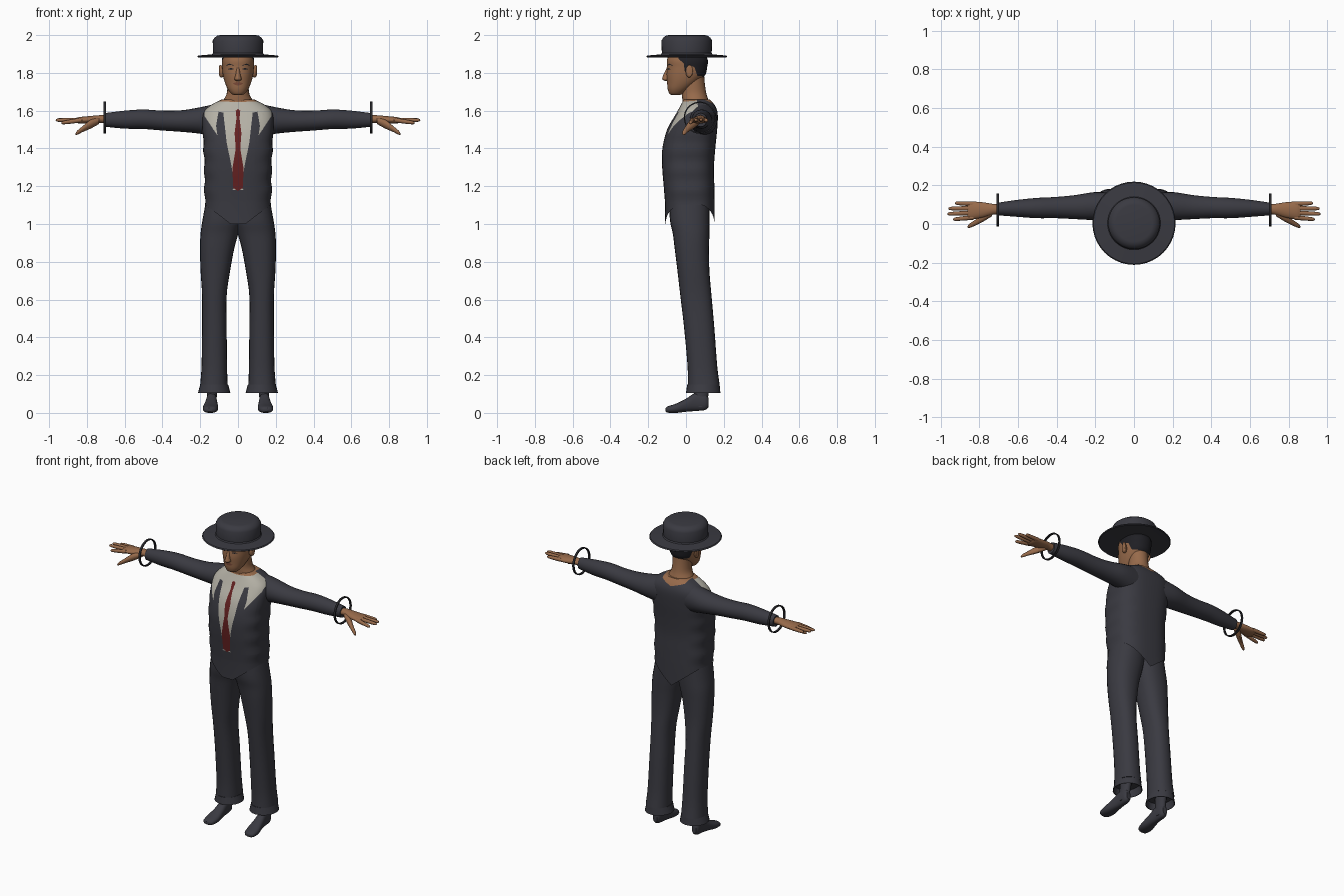
import bpy, bmesh, math
from mathutils import Vector

default = bpy.data.objects.get("Cube")
if default:
    bpy.data.objects.remove(default, do_unlink=True)


def material(name, r, g, b):
    m = bpy.data.materials.new(name)
    m.use_nodes = True
    m.diffuse_color = (r, g, b, 1)
    bsdf = next(n for n in m.node_tree.nodes if n.type == 'BSDF_PRINCIPLED')
    bsdf.inputs["Base Color"].default_value = (r, g, b, 1)
    bsdf.inputs["Roughness"].default_value = 0.8
    return m


SUIT = material("charcoal cloth", .042, .042, .053)
SKIN = material("brown skin", .31, .145, .07)
HAIR = material("black hair", .014, .014, .018)
SHIRT = material("cream shirt", .46, .44, .38)
TIE = material("dark red tie", .13, .015, .015)
LIP = material("lip", .2, .07, .04)
BAND = material("black band", .02, .02, .024)


def smooth_rows(rows, steps):
    """Catmull-Rom interpolation between cross-sections."""
    out = []
    for i in range(len(rows) - 1):
        p = [rows[max(i - 1, 0)], rows[i], rows[i + 1], rows[min(i + 2, len(rows) - 1)]]
        for s in range(steps):
            t = s / steps
            out.append([b + t / 2 * (c - a + t * (2 * a - 5 * b + 4 * c - d + t * (3 * (b - c) + d - a)))
                        for a, b, c, d in zip(*p)])
    return out + [rows[-1]]


def finish(name, bm, mats, mirror=False, angle=40):
    bmesh.ops.recalc_face_normals(bm, faces=bm.faces)
    me = bpy.data.meshes.new(name)
    bm.to_mesh(me)
    bm.free()
    ob = bpy.data.objects.new(name, me)
    bpy.context.collection.objects.link(ob)
    for m in mats:
        me.materials.append(m)
    bpy.ops.object.select_all(action='DESELECT')
    ob.select_set(True)
    bpy.context.view_layer.objects.active = ob
    bpy.ops.object.shade_smooth_by_angle(angle=math.radians(angle))
    if mirror:
        ob.modifiers.new("mirror", 'MIRROR').use_mirror_merge = False
    return ob


def loft(axis, rows, steps=4, n=24, power=2, caps=(True, True)):
    """Skin superellipses (t, a_min, a_max, b_min, b_max) along an axis."""
    bm = bmesh.new()
    rings = []
    for t, a0, a1, b0, b1 in smooth_rows(rows, steps):
        ring = []
        for k in range(n):
            c, s = math.cos(math.tau * k / n), math.sin(math.tau * k / n)
            a = (a0 + a1) / 2 + (a1 - a0) / 2 * math.copysign(abs(c) ** (2 / power), c)
            b = (b0 + b1) / 2 + (b1 - b0) / 2 * math.copysign(abs(s) ** (2 / power), s)
            ring.append(bm.verts.new({'x': (t, a, b), 'y': (a, t, b), 'z': (a, b, t)}[axis]))
        rings.append(ring)
    for r, q in zip(rings, rings[1:]):
        for k in range(n):
            bm.faces.new((r[k - 1], r[k], q[k], q[k - 1]))
    for ring, cap in zip((rings[0], rings[-1]), caps):
        if cap:
            bm.faces.new(ring)
    return bm


def sym(rows):
    return [(z, -w, w, y0, y1) for z, w, y0, y1 in rows]


def inside(p, poly):
    hit = False
    for (ax, az), (bx, bz) in zip(poly, poly[1:] + poly[:1]):
        if (az > p[1]) != (bz > p[1]) and p[0] < (bx - ax) * (p[1] - az) / (bz - az) + ax:
            hit = not hit
    return hit


def paint(bm, poly, index, where, axis=0):
    """Cut a polygon into the faces chosen by where(), then colour it.
    Axis 0 works across x, on both sides; axis 1 works across y."""
    lo, hi = [min(p[i] for p in poly) for i in (0, 1)], [max(p[i] for p in poly) for i in (0, 1)]

    def near(f):
        u = [abs(v.co.x) if axis == 0 else v.co.y for v in f.verts]
        z = [v.co.z for v in f.verts]
        return (where(f.calc_center_median()) and max(u) >= lo[0] and min(u) <= hi[0]
                and max(z) >= lo[1] and min(z) <= hi[1])

    for (au, az), (bu, bz) in zip(poly, poly[1:] + poly[:1]):
        for side in ((1, -1) if axis == 0 else (1,)):
            faces = [f for f in bm.faces if near(f)]
            geom = faces + list({e for f in faces for e in f.edges}) + list({v for f in faces for v in f.verts})
            co, no = Vector((0, 0, az)), Vector((0, 0, au - bu))
            co[axis], no[axis] = side * au, side * (bz - az)
            bmesh.ops.bisect_plane(bm, geom=geom, dist=1e-5, plane_co=co, plane_no=no)
    for f in bm.faces:
        c = f.calc_center_median()
        if where(c) and inside((abs(c.x) if axis == 0 else c.y, c.z), poly):
            f.material_index = index


def front(c):
    return c.y < 0.06


def face_side(c):
    return c.y < -0.03


def everywhere(c):
    return True


# Jacket body with pointed hem, shirt front, lapels and tie
bm = loft('z', sym([(1.1, .175, -.11, .152), (1.2, .178, -.118, .15), (1.3, .178, -.126, .148),
                    (1.4, .182, -.125, .155), (1.5, .188, -.1, .165), (1.58, .186, -.055, .168),
                    (1.625, .15, -.03, .155), (1.66, .085, -.012, .125)]),
          steps=5, n=48, power=2.7, caps=(False, True))
for v in bm.verts:
    x = abs(v.co.x)
    if v.co.z < 1.101:
        if v.co.y < -.04:
            v.co.z -= min(.1, .13 * max(0, 1 - x / .17))
        elif v.co.y > .08:
            v.co.z -= .13 * max(0, 1 - x / .165)
    elif v.co.z < 1.47 and x > .12:
        v.co.x *= 1 + .018 * math.sin(v.co.z * 60)
paint(bm, [(0, 1.7), (.1, 1.66), (.18, 1.62), (.176, 1.57), (.13, 1.5), (.095, 1.45),
           (.055, 1.3), (.03, 1.18), (0, 1.18)], 1, front)
paint(bm, [(.103, 1.595), (.078, 1.59), (.06, 1.43), (.035, 1.31), (.018, 1.19), (.05, 1.17),
           (.105, 1.44), (.116, 1.52)], 0, front)
paint(bm, [(0, 1.61), (.012, 1.6), (.008, 1.56), (.018, 1.48), (.012, 1.4), (.03, 1.29),
           (.025, 1.19), (0, 1.175)], 2, front)
paint(bm, [(0, 1.7), (.1, 1.7), (.08, 1.645), (0, 1.62)], 3, lambda c: c.y > .06)
paint(bm, [(0, 1.7), (.1, 1.7), (.1, 1.65), (0, 1.645)], 3, front)
finish("jacket", bm, [SUIT, SHIRT, TIE, SKIN])

# Sleeves
finish("sleeves", loft('x', [(.1, .02, .16, 1.46, 1.64), (.2, .02, .165, 1.478, 1.618),
                             (.3, .025, .15, 1.488, 1.602), (.4, .03, .14, 1.495, 1.6),
                             (.5, .03, .135, 1.503, 1.606), (.6, .037, .125, 1.505, 1.6),
                             (.705, .045, .11, 1.515, 1.587)]), [SUIT], True)

# Trouser legs
finish("trousers", loft('z', [(.15, .055, .2, .01, .178), (.25, .058, .193, .008, .165),
                              (.45, .06, .19, -.01, .15), (.62, .06, .19, -.03, .135),
                              (.75, .042, .198, -.045, .124), (.87, .02, .201, -.06, .122),
                              (.95, -.002, .198, -.07, .124), (1.02, -.02, .188, -.085, .125),
                              (1.13, -.03, .168, -.09, .125)], power=2.3), [SUIT], True)

# Flared open cuffs hanging below the trouser legs
finish("trouser_cuffs", loft('z', [(.105, .04, .212, 0, .182), (.15, .052, .2, .006, .178),
                                   (.15, .056, .196, .01, .174), (.105, .044, .208, .004, .178),
                                   (.105, .04, .212, 0, .182)], 1, caps=(False, False)), [SUIT], True)

# Shoes and ankles
finish("ankles", loft('z', [(.03, .115, .165, .04, .11), (.09, .112, .163, .04, .118),
                            (.2, .1, .165, .05, .135)]), [SUIT], True)
finish("shoes", loft('y', [(-.108, .135, .165, .008, .025), (-.095, .115, .182, .001, .035),
                           (-.05, .105, .186, 0, .05), (0, .108, .176, .006, .075),
                           (.05, .112, .168, .01, .105), (.1, .115, .165, .015, .1),
                           (.118, .125, .155, .03, .08)], power=2.4), [SUIT], True)

# Palms, fingers and thumbs
finish("palms", loft('x', [(.68, .052, .1, 1.53, 1.575), (.73, .048, .104, 1.535, 1.576),
                           (.78, .034, .112, 1.532, 1.572), (.84, .024, .116, 1.532, 1.566),
                           (.86, .032, .11, 1.54, 1.56)], n=20), [SKIN], True)
fingers = [("index", .034, .024, .935, 1.535), ("middle", .058, .052, .965, 1.55),
           ("ring", .081, .08, .96, 1.552), ("little", .104, .108, .925, 1.548)]
for name, y0, y1, tip, z in fingers:
    rows = []
    for f, r in ((0, .012), (.4, .0115), (.85, .0095), (.97, .006), (1, .001)):
        y, h = y0 + (y1 - y0) * f, 1.55 + (z - 1.55) * f
        rows.append((.83 + (tip - .83) * f, y - r, y + r, h - r, h + r))
    finish(name + "_fingers", loft('x', rows, 3, 12), [SKIN], True)
finish("thumbs", loft('x', [(.735, .04, .085, 1.53, 1.565), (.78, .012, .055, 1.505, 1.552),
                            (.82, -.008, .022, 1.488, 1.52), (.85, -.02, .002, 1.473, 1.495),
                            (.86, -.018, -.01, 1.472, 1.48)], 3, 12), [SKIN], True)

# Loose wrist rings
finish("wrist_rings", loft('x', [(.698, -.012, .158, 1.478, 1.648), (.711, -.012, .158, 1.478, 1.648),
                                 (.711, -.005, .151, 1.485, 1.641), (.698, -.005, .151, 1.485, 1.641),
                                 (.698, -.012, .158, 1.478, 1.648)], 1, 32, caps=(False, False)), [BAND], True)

# Neck
finish("neck", loft('z', sym([(1.6, .1, -.01, .125), (1.65, .08, -.018, .12), (1.69, .06, -.022, .108),
                              (1.74, .056, -.02, .1), (1.8, .056, 0, .095)])), [SKIN])

# Head with painted hair, brows, eyes and lips
bm = loft('z', sym([(1.683, .02, -.075, -.035), (1.69, .036, -.088, -.015), (1.715, .055, -.097, .02),
                    (1.75, .07, -.1, .065), (1.79, .08, -.103, .102), (1.83, .084, -.1, .112),
                    (1.87, .085, -.1, .115), (1.92, .07, -.08, .09)]), steps=6, n=40, power=2.2)
paint(bm, [(-.045, 1.95), (-.04, 1.875), (-.012, 1.85), (-.006, 1.805), (.015, 1.805), (.02, 1.84),
           (.045, 1.83), (.06, 1.785), (.15, 1.775), (.15, 1.95)], 1, everywhere, 1)
paint(bm, [(.014, 1.838), (.045, 1.849), (.068, 1.838), (.045, 1.842)], 1, face_side)
paint(bm, [(.02, 1.82), (.038, 1.826), (.055, 1.82), (.038, 1.816)], 1, face_side)
paint(bm, [(0, 1.749), (.008, 1.752), (.028, 1.743), (.012, 1.735), (0, 1.734)], 2, face_side)
finish("head", bm, [SKIN, HAIR, LIP])

# Nose and ears
finish("nose", loft('z', sym([(1.757, .008, -.112, -.085), (1.766, .019, -.126, -.08),
                              (1.785, .014, -.122, -.08), (1.815, .009, -.108, -.085),
                              (1.83, .006, -.101, -.085)]), n=14), [SKIN])
finish("ears", loft('x', [(.074, .0, .026, 1.78, 1.825), (.088, -.002, .034, 1.775, 1.84),
                          (.097, .004, .036, 1.78, 1.842), (.1, .012, .03, 1.79, 1.832)], 3, 16), [SKIN], True)

# Flat-topped hat with a wide brim
hat = [(1.884, .1), (1.882, .21), (1.886, .215), (1.892, .21), (1.898, .137), (1.905, .132),
       (1.97, .134), (1.985, .126), (1.997, .11), (2, .095)]
finish("hat", loft('z', [(z, -r, r, .004 - r, .004 + r) for z, r in hat], 1, 40), [SUIT], angle=35)
